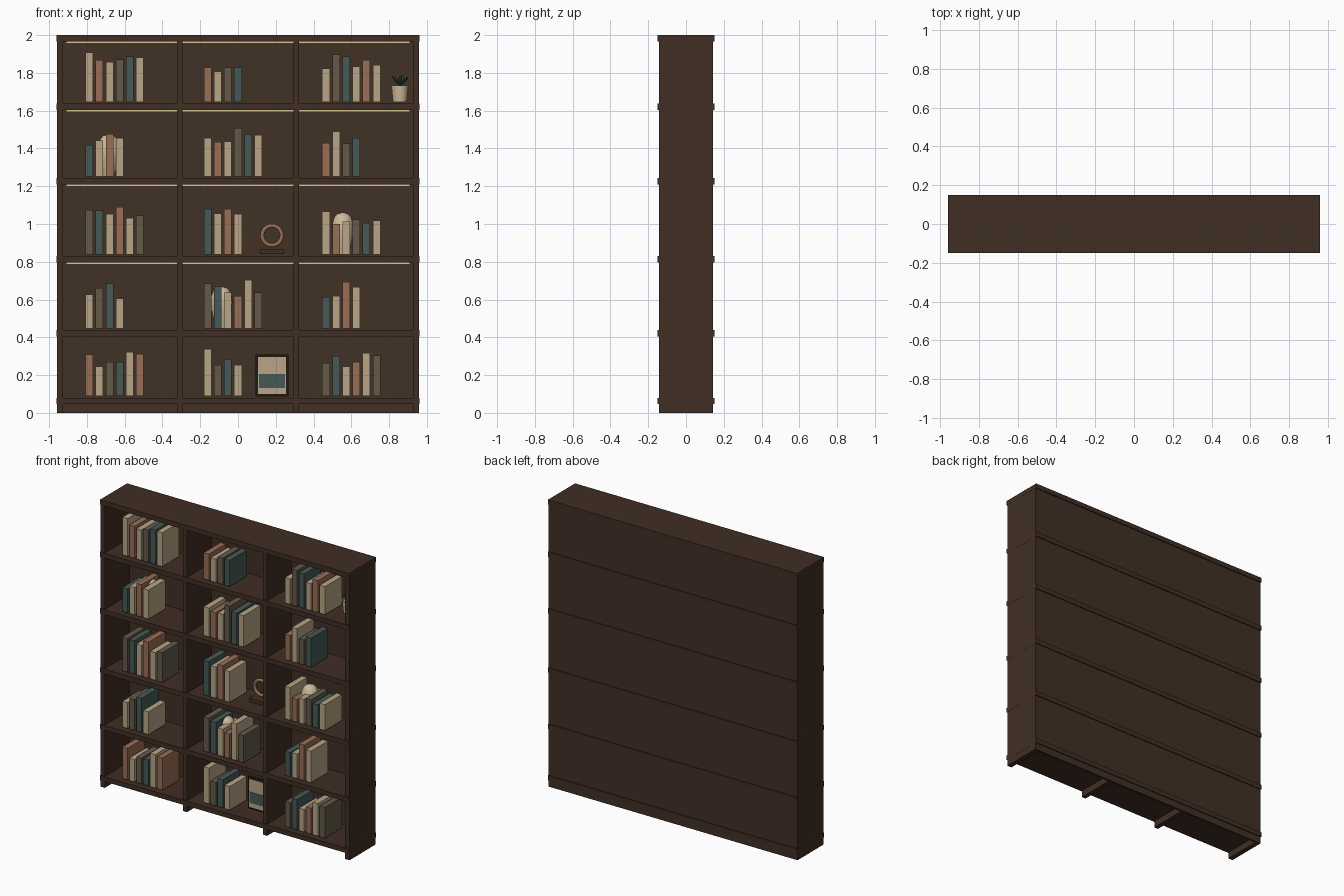
import bpy, bmesh, math
from mathutils import Matrix, Vector

if "Cube" in bpy.data.objects:
    bpy.data.objects.remove(bpy.data.objects["Cube"])


def material(name, r, g, b):
    def lin(c):
        c /= 255
        return c / 12.92 if c <= 0.04045 else ((c + 0.055) / 1.055) ** 2.4
    m = bpy.data.materials.new(name)
    m.diffuse_color = (lin(r), lin(g), lin(b), 1)
    m.use_nodes = True
    m.node_tree.nodes["Principled BSDF"].inputs["Base Color"].default_value = m.diffuse_color
    return m


WOOD = material("dark_wood", 64, 46, 36)
BACK = material("back_wood", 65, 49, 37)
CREAM = material("cream", 184, 165, 134)
TERRA = material("terracotta", 152, 110, 86)
TEAL = material("dark_teal", 70, 90, 86)
OLIVE = material("olive_grey", 100, 90, 74)
STONE = material("pale_stone", 205, 187, 155)
GLOW = material("light_strip_gold", 222, 198, 148)
LEAF = material("leaf_green", 42, 64, 58)
BLACK = material("black_frame", 30, 24, 20)


def finish(name, bm, mat, smooth=False):
    me = bpy.data.meshes.new(name)
    bmesh.ops.recalc_face_normals(bm, faces=bm.faces)
    if smooth:
        for f in bm.faces:
            f.smooth = True
        for e in bm.edges:
            if len(e.link_faces) == 2 and e.calc_face_angle() > math.radians(40):
                e.smooth = False
    bm.to_mesh(me)
    bm.free()
    me.materials.append(mat)
    ob = bpy.data.objects.new(name, me)
    bpy.context.collection.objects.link(ob)
    return ob


def box(name, x0, x1, y0, y1, z0, z1, mat):
    bm = bmesh.new()
    centre = Matrix.Translation(((x0 + x1) / 2, (y0 + y1) / 2, (z0 + z1) / 2))
    bmesh.ops.create_cube(bm, size=1, matrix=centre @ Matrix.Diagonal((x1 - x0, y1 - y0, z1 - z0, 1)))
    return finish(name, bm, mat)


def lathe(name, profile, loc, mat, n=24):
    bm = bmesh.new()
    verts = [bm.verts.new((r, 0, z)) for r, z in profile]
    edges = [bm.edges.new(p) for p in zip(verts, verts[1:])]
    bmesh.ops.spin(bm, geom=verts + edges, axis=(0, 0, 1), cent=(0, 0, 0),
                   steps=n, angle=2 * math.pi)
    bmesh.ops.remove_doubles(bm, verts=bm.verts, dist=1e-4)
    bmesh.ops.translate(bm, verts=bm.verts, vec=loc)
    return finish(name, bm, mat, True)


# Case: side panels, dividers, back and shelves
for side, s in (("left", -1), ("right", 1)):
    a, b = sorted((s * 0.9595, s * 0.926))
    box(side + "_side_panel", a, b, -0.143, 0.143, 0, 1.99, WOOD)
    a, b = sorted((s * 0.324, s * 0.293))
    box(side + "_divider", a, b, -0.143, 0.135, 0, 1.99, WOOD)
box("back_panel", -0.93, 0.93, 0.128, 0.143, 0, 1.99, BACK)
SHELF_TOPS = (2.0, 1.637, 1.243, 0.83, 0.438, 0.08)
for i, top in enumerate(SHELF_TOPS):
    box(f"shelf_{i}", -0.96, 0.96, -0.15, 0.15, top - 0.033, top, WOOD)

# Light strips under the shelves
for i, top in enumerate(SHELF_TOPS[:-1]):
    drop = 0.012 if i < 4 else 0.004
    for c in (-1, 0, 1):
        x = c * 0.617
        box("light_strip", x - 0.293, x + 0.293, -0.11, -0.09,
            top - 0.033 - drop, top - 0.032, GLOW)

# Books: colour code and heights in hundredths, per row and column
BOOKS = (
    (("CTCOGC", (26.3, 22.3, 21.2, 22.5, 24.1, 23.6)),
     ("TCOG", (18.3, 16.2, 18.3, 18.3)),
     ("COGCTC", (17.8, 25.2, 24.1, 18.8, 22.3, 19.6))),
    (("GCTC", (16.7, 19.1, 22.5, 20.2)),
     ("CTCOGC", (20.2, 18.3, 18.6, 25.7, 22.3, 22)),
     ("TCOG", (17.8, 23.9, 17.5, 20.2))),
    (("OGCTCO", (23.6, 23.3, 21.5, 25.2, 19.4, 20.7)),
     ("GCTC", (24.1, 21.7, 24.1, 21.5)),
     ("CTCOGC", (22.8, 16, 17.5, 18.5, 16.5, 18))),
    (("COGC", (18, 21.5, 23.9, 15.9)),
     ("OGCTCO", (23.9, 22.5, 19, 17.2, 25.7, 19)),
     ("GCTC", (16.7, 17.2, 24.7, 22))),
    (("TCOGCT", (22, 15.7, 18, 18, 23.3, 22.3)),
     ("COGC", (24.9, 16.4, 19.6, 16.4)),
     ("OGCTCO", (17.5, 21.2, 15.7, 18, 22.8, 21.5))),
)
COVER = {"C": CREAM, "T": TERRA, "G": TEAL, "O": OLIVE}
for row, top in zip(BOOKS, SHELF_TOPS[1:]):
    for c, (codes, heights) in enumerate(row):
        for i, (code, h) in enumerate(zip(codes, heights)):
            x = -0.787 + 0.6265 * c + 0.0535 * i
            z = top + 0.009
            box("book", x - 0.02, x + 0.02, -0.12, 0.066, z, z + h / 100, COVER[code])

# Rounded vases standing among the books
VASE = ((0, 0), (0.03, 0), (0.042, 0.05), (0.054, 0.1), (0.058, 0.14), (0.055, 0.17),
        (0.044, 0.2), (0.028, 0.217), (0, 0.224))
for x, row in ((-0.685, 2), (0.555, 3), (-0.087, 4)):
    lathe("rounded_vase", VASE, (x, 0, SHELF_TOPS[row] + 0.008), STONE)

# Potted plant
POT = ((0, 0), (0.037, 0), (0.045, 0.086), (0.039, 0.086), (0.038, 0.075), (0, 0.075))
lathe("plant_pot", POT, (0.857, 0, 1.647), STONE)
for k in range(7):
    bm = bmesh.new()
    a = k * 2 * math.pi / 7 + 0.3
    d = Vector((math.cos(a) * 0.8, math.sin(a) * 0.8, 0.75 + 0.25 * (k % 2)))
    rot = d.to_track_quat('Z', 'Y').to_matrix().to_4x4()
    bmesh.ops.create_uvsphere(
        bm, u_segments=8, v_segments=6, radius=1,
        matrix=Matrix.Translation(Vector((0.857, 0, 1.732)) + d * 0.027)
        @ rot @ Matrix.Diagonal((0.01, 0.005, 0.036, 1)))
    finish("plant_leaf", bm, LEAF, True)

# Ring ornament on its stand
box("ring_stand", 0.118, 0.242, -0.045, 0.045, 0.842, 0.868, WOOD)
bm = bmesh.new()
circle = bmesh.ops.create_circle(bm, segments=10, radius=0.011,
                                 matrix=Matrix.Translation((0.052, 0, 0))
                                 @ Matrix.Rotation(math.pi / 2, 4, 'X'))
bmesh.ops.spin(bm, geom=bm.verts[:] + bm.edges[:], axis=(0, 0, 1), cent=(0, 0, 0),
               steps=28, angle=2 * math.pi)
bmesh.ops.remove_doubles(bm, verts=bm.verts, dist=1e-4)
bmesh.ops.transform(bm, verts=bm.verts, matrix=Matrix.Translation((0.18, 0, 0.939))
                    @ Matrix.Rotation(math.pi / 2, 4, 'X'))
finish("ring_ornament", bm, TERRA, True)

# Framed picture
box("picture_frame", 0.093, 0.267, -0.025, -0.005, 0.088, 0.308, BLACK)
box("picture_sheet", 0.105, 0.255, -0.029, -0.024, 0.1, 0.296, CREAM)
box("picture_block", 0.11, 0.248, -0.032, -0.028, 0.132, 0.207, TEAL)
